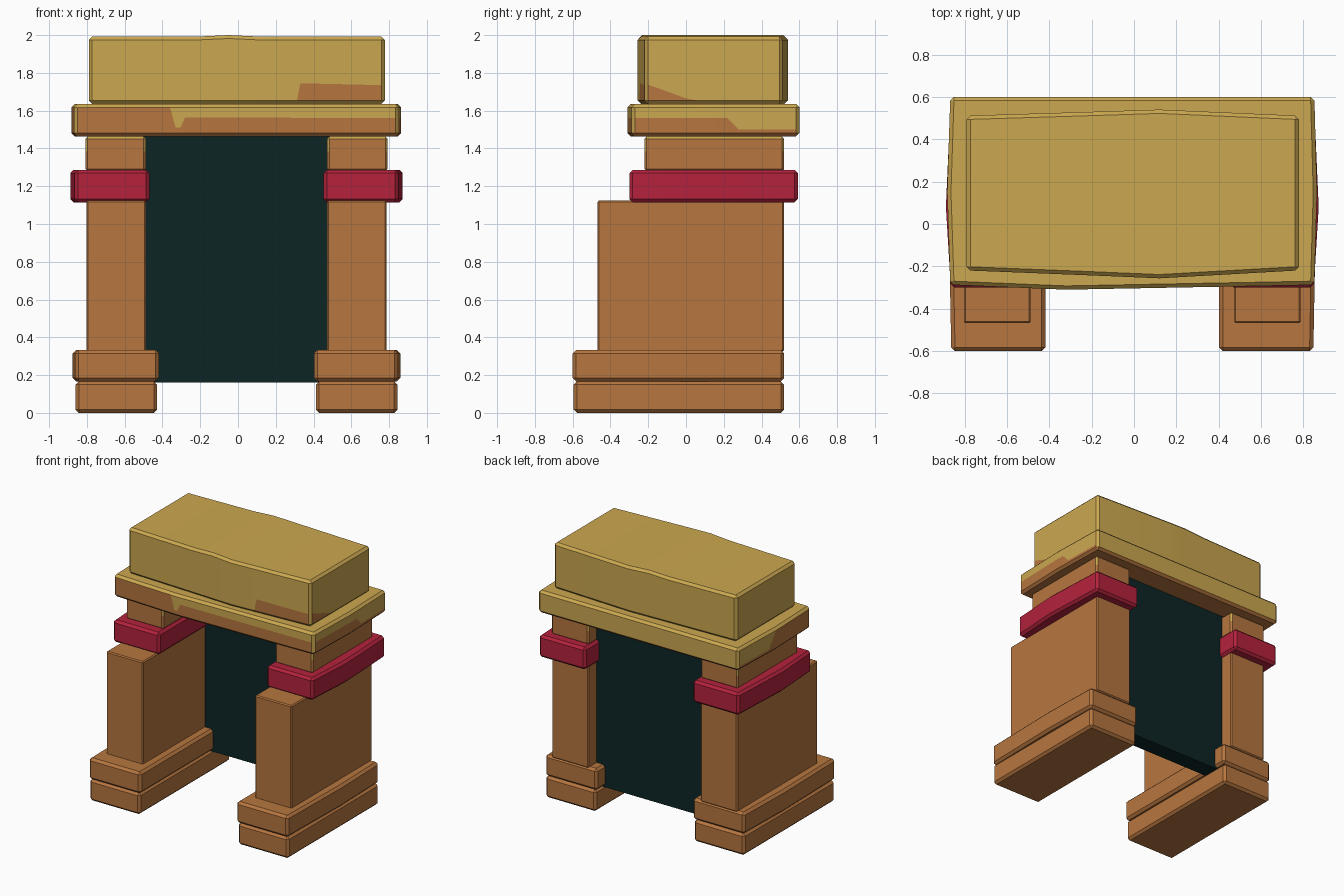
import bpy, bmesh
from mathutils import Vector

if "Cube" in bpy.data.objects:
    bpy.data.objects.remove(bpy.data.objects["Cube"])


def material(name, rgb):
    m = bpy.data.materials.new(name)
    m.diffuse_color = (*rgb, 1)
    m.use_nodes = True
    m.node_tree.nodes["Principled BSDF"].inputs["Base Color"].default_value = m.diffuse_color
    return m


BROWN = material("brown stone", (0.47, 0.18, 0.05))
GOLD = material("gold", (0.60, 0.39, 0.08))
RED = material("red", (0.46, 0.016, 0.046))
DARK = material("dark teal", (0.004, 0.018, 0.018))


def cut(bm, faces, co, no):
    geom = set(faces)
    for f in faces:
        geom.update(f.edges)
        geom.update(f.verts)
    return bmesh.ops.bisect_plane(bm, geom=list(geom), dist=1e-5, plane_co=co, plane_no=no)


def block(lo, hi, bevel=0.018, taper=None, bulges=()):
    """Bevelled box; taper = y of the front top edge;
    bulges = (cut axis, position, moved axis, shift at low side, shift at high side)."""
    bm = bmesh.new()
    bmesh.ops.create_cube(bm, size=1)
    for v in bm.verts:
        v.co = Vector([lo[i] if v.co[i] < 0 else hi[i] for i in range(3)])
        if taper is not None and v.co.z == hi[2] and v.co.y == lo[1]:
            v.co.y = taper
    if bevel:
        bmesh.ops.bevel(bm, geom=bm.edges[:], offset=bevel, segments=1, affect='EDGES')
    for axis, pos, moved, low, high in bulges:
        no = Vector((0, 0, 0))
        no[axis] = 1
        cut(bm, bm.faces[:], no * pos, no)
        mid = (lo[moved] + hi[moved]) / 2
        for v in bm.verts:
            if abs(v.co[axis] - pos) < 1e-4:
                v.co[moved] += low if v.co[moved] < mid else high
    bm.normal_update()
    return bm


def height(line, t):
    for (a, za), (b, zb) in zip(line, line[1:]):
        if a <= t <= b:
            return za + (zb - za) * (t - a) / (b - a)
    return 0


def paint_below(bm, axis, sign, line):
    """On the side facing axis*sign, give slot 1 to everything below the line."""
    along = 1 - axis

    def side():
        bm.normal_update()
        return [f for f in bm.faces if f.normal[axis] * sign > 0.95]
    for (a, za), (b, zb) in zip(line, line[1:]):
        d = Vector((0, 0, 0))
        d[along] = 1
        cut(bm, side(), d * a, d)
        cut(bm, side(), d * b, d)
        co = d * a + Vector((0, 0, za))
        no = Vector((0, 0, b - a)) - d * (zb - za)
        span = [f for f in side() if a < f.calc_center_median()[along] < b]
        if span:
            cut(bm, span, co, no.normalized())
    for f in side():
        c = f.calc_center_median()
        if c.z < height(line, c[along]):
            f.material_index = 1


def finish(bm, name, *mats):
    me = bpy.data.meshes.new(name)
    bm.to_mesh(me)
    bm.free()
    ob = bpy.data.objects.new(name, me)
    bpy.context.collection.objects.link(ob)
    for m in mats:
        me.materials.append(m)
    return ob


# Two legs: base slabs, sloped pillar, red band, capital
for s, side in ((-1, "left"), (1, "right")):
    def leg(inner, outer, y0, y1, z0, z1, **kw):
        a, b = sorted((s * inner - 0.008, s * outer - 0.008))
        return block((a, y0, z0), (b, y1, z1), **kw)

    def outward(d):
        return (-d, 0) if s < 0 else (0, d)
    finish(leg(0.42, 0.853, -0.595, 0.52, 0, 0.167), side + "_base_lower", BROWN)
    finish(leg(0.41, 0.855, -0.60, 0.52, 0.167, 0.333,
               bulges=[(1, 0.05, 0, *outward(0.012))]), side + "_base_upper", BROWN)
    finish(leg(0.48, 0.795, -0.468, 0.52, 0.325, 1.125, bevel=0.008, taper=-0.205),
           side + "_pillar", BROWN)
    finish(leg(0.46, 0.858, -0.30, 0.592, 1.115, 1.287,
               bulges=[(1, 0.08, 0, *outward(0.022))]), side + "_band", RED)
    cap = leg(0.48, 0.80, -0.22, 0.52, 1.28, 1.463, bevel=0.012)
    # worn gold on the upper edges
    cut(cap, cap.faces[:], (0, 0, 1.385), (0, 0, 1))
    cap.normal_update()
    for f in cap.faces:
        if f.calc_center_median().z > 1.385 and max(abs(n) for n in f.normal) < 0.95:
            f.material_index = 1
    finish(cap, side + "_capital", BROWN, GOLD)

# Dark door panel
finish(block((-0.50, 0.29, 0.16), (0.485, 0.42, 1.47), bevel=0), "door_panel", DARK)

# Lintel: gold with bare brown patches
bm = block((-0.868, -0.288, 1.463), (0.852, 0.60, 1.636),
           bulges=[(0, -0.32, 1, -0.022, 0), (1, 0.15, 0, -0.014, 0.012)])
paint_below(bm, 1, -1, [(-0.86, 1.615), (-0.36, 1.618), (-0.33, 1.51), (-0.305, 1.51),
                        (-0.28, 1.565), (0.84, 1.56)])
worn_side = [(-0.28, 1.56), (0.22, 1.56), (0.28, 1.5), (0.59, 1.5)]
paint_below(bm, 0, 1, worn_side)
paint_below(bm, 0, -1, [(-0.28, 1.615), (0.16, 1.615), (0.24, 1.5), (0.59, 1.5)])
for f in bm.faces:
    if f.normal.z < -0.3:
        f.material_index = 1
finish(bm, "lintel", GOLD, BROWN)

# Top block with a worn lower right corner
bm = block((-0.79, -0.22, 1.636), (0.778, 0.512, 1.992),
           bulges=[(0, -0.22, 1, -0.022, 0.017), (0, 0.12, 1, -0.022, 0.017),
                   (0, -0.05, 2, 0, 0.008)])
paint_below(bm, 1, -1, [(0.31, 1.64), (0.33, 1.745), (0.76, 1.735)])
paint_below(bm, 0, 1, [(-0.21, 1.74), (-0.15, 1.72), (0.0, 1.665), (0.1, 1.645)])
finish(bm, "top_block", GOLD, BROWN)

# Smooth shading with sharp edges kept
for ob in bpy.context.collection.objects:
    ob.select_set(True)
    bpy.context.view_layer.objects.active = ob
bpy.ops.object.shade_smooth_by_angle(angle=0.5)
